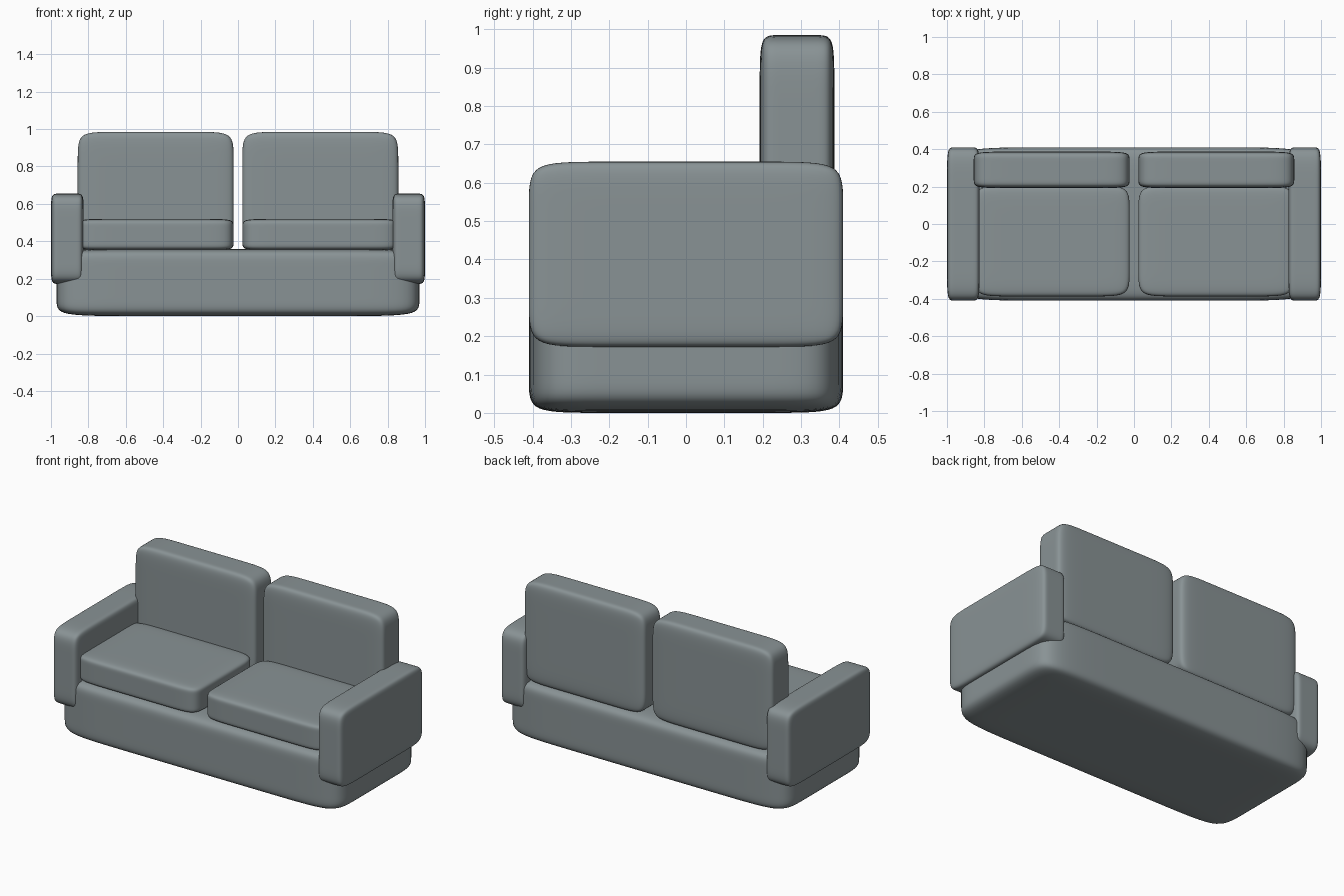
import bpy, bmesh

if "Cube" in bpy.data.objects:
    bpy.data.objects.remove(bpy.data.objects["Cube"])

fabric = bpy.data.materials.new("grey_fabric")
fabric.diffuse_color = (0.25, 0.29, 0.30, 1)
fabric.use_nodes = True
fabric.node_tree.nodes["Principled BSDF"].inputs["Base Color"].default_value = fabric.diffuse_color


def cushion(name, x, y, z, f=0.2):
    """Soft block: a box with support loops at fraction f, then subdivided."""
    bm = bmesh.new()
    bmesh.ops.create_cube(bm, size=1)
    for axis in range(3):
        for t in (f - 0.5, 0.5 - f):
            co, no = [0, 0, 0], [0, 0, 0]
            co[axis], no[axis] = t, 1
            bmesh.ops.bisect_plane(bm, geom=bm.verts[:] + bm.edges[:] + bm.faces[:],
                                   plane_co=co, plane_no=no)
    for v in bm.verts:
        v.co = [lo + (c + 0.5) * (hi - lo) for c, (lo, hi) in zip(v.co, (x, y, z))]
    bmesh.ops.recalc_face_normals(bm, faces=bm.faces[:])
    for face in bm.faces:
        face.smooth = True
    mesh = bpy.data.meshes.new(name)
    bm.to_mesh(mesh)
    bm.free()
    mesh.materials.append(fabric)
    obj = bpy.data.objects.new(name, mesh)
    bpy.context.collection.objects.link(obj)
    sub = obj.modifiers.new("Soften", 'SUBSURF')
    sub.levels = sub.render_levels = 3
    return obj


# Base block
cushion("base", (-0.97, 0.97), (-0.41, 0.41), (0.0, 0.36))

# Arms, seats and backs, one set per side
for side, s in (("left", -1), ("right", 1)):
    def span(a, b):
        return tuple(sorted((s * a, s * b)))

    cushion(side + "_arm", span(0.825, 1.0), (-0.41, 0.41), (0.172, 0.655))
    cushion(side + "_seat_cushion", span(0.023, 0.855), (-0.387, 0.205), (0.352, 0.52))
    cushion(side + "_back_cushion", span(0.023, 0.857), (0.192, 0.387), (0.352, 0.985))
